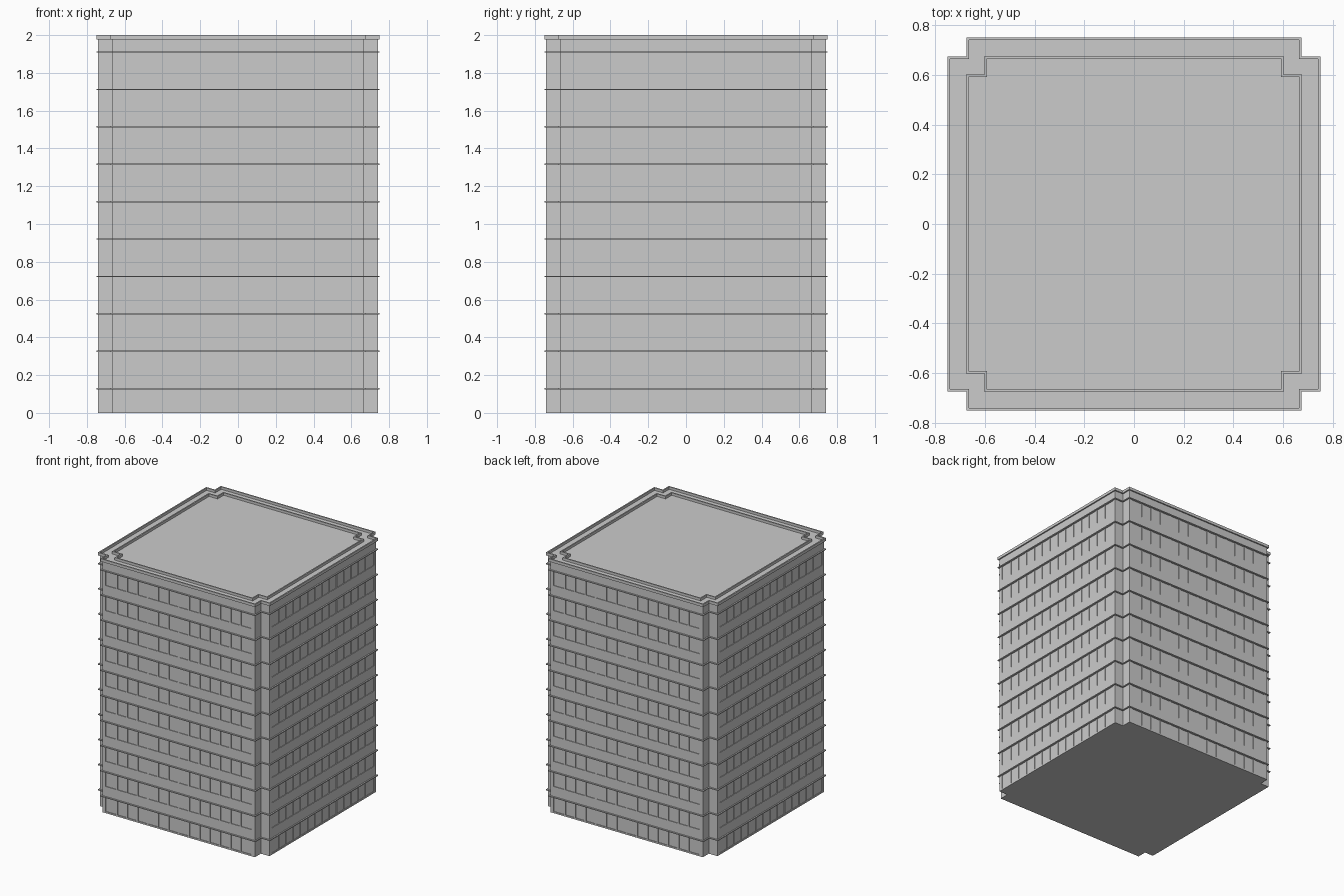
import bpy, bmesh
from mathutils import Matrix
from math import pi

if "Cube" in bpy.data.objects:
    bpy.data.objects.remove(bpy.data.objects["Cube"])

FLOORS, FH = 10, 0.198       # storeys and storey height
ROOF = FLOORS * FH           # roof deck level
HEAD, SILL = 0.128, 0.012    # window opening within a storey
WALL, NOTCH, PANE = 0.74, 0.665, 0.735


def outline(a, b):
    # square plan with a notch cut from each corner
    return [(b, -a), (b, -b), (a, -b), (a, b), (b, b), (b, a),
            (-b, a), (-b, b), (-a, b), (-a, -b), (-b, -b), (-b, -a)]


def finish(name, bm):
    bmesh.ops.recalc_face_normals(bm, faces=bm.faces)
    me = bpy.data.meshes.new(name)
    bm.to_mesh(me)
    bm.free()
    ob = bpy.data.objects.new(name, me)
    bpy.context.collection.objects.link(ob)
    return ob


def prism(bm, pts, z0, z1):
    lo = [bm.verts.new((x, y, z0)) for x, y in pts]
    hi = [bm.verts.new((x, y, z1)) for x, y in pts]
    bm.faces.new(lo[::-1])
    bm.faces.new(hi)
    for i in range(len(pts)):
        j = (i + 1) % len(pts)
        bm.faces.new((lo[i], lo[j], hi[j], hi[i]))


def ring(bm, outer, inner, z0, z1):
    n = len(outer)
    loops = [[bm.verts.new((x, y, z)) for x, y in pts]
             for pts, z in ((outer, z0), (outer, z1), (inner, z1), (inner, z0))]
    for k in range(4):
        p, q = loops[k], loops[(k + 1) % 4]
        for i in range(n):
            j = (i + 1) % n
            bm.faces.new((p[i], p[j], q[j], q[i]))


def panel(bm, x0, x1, z0, z1):
    # shallow block on the front facade
    m = (Matrix.Translation(((x0 + x1) / 2, -(WALL + PANE) / 2, (z0 + z1) / 2))
         @ Matrix.Diagonal((x1 - x0, WALL - PANE, z1 - z0, 1)))
    bmesh.ops.create_cube(bm, size=1, matrix=m)


# core with recessed window plane
bm = bmesh.new()
prism(bm, outline(PANE, NOTCH), 0, ROOF)
finish("building_core", bm)

# facade frame: spandrels, corner piers and mullions, repeated on four sides
bm = bmesh.new()
panel(bm, -NOTCH, NOTCH, 0, SILL)
for f in range(FLOORS):
    z = f * FH
    top = z + FH + (SILL if f < FLOORS - 1 else 0)
    panel(bm, -NOTCH, NOTCH, z + HEAD, top)
    for s in (-1, 1):
        panel(bm, min(s * 0.636, s * NOTCH), max(s * 0.636, s * NOTCH), z + SILL, z + HEAD)
    for i in range(1, 14):
        x = -0.63 + i * 0.09
        panel(bm, x - 0.006, x + 0.006, z + SILL, z + HEAD)
front = finish("facade_front", bm)
for k, name in enumerate(("right", "back", "left"), 1):
    ob = bpy.data.objects.new("facade_" + name, front.data)
    ob.rotation_euler.z = k * pi / 2
    bpy.context.collection.objects.link(ob)

# thin ledges above the windows
bm = bmesh.new()
for f in range(FLOORS):
    z = f * FH + HEAD
    ring(bm, outline(0.75, 0.675), outline(PANE, 0.66), z - 0.003, z + 0.004)
finish("floor_ledges", bm)

# parapet: outer and inner upstands with a channel between
bm = bmesh.new()
ring(bm, outline(0.75, 0.675), outline(0.74, 0.665), ROOF - 0.002, 2.0)
finish("outer_parapet", bm)
bm = bmesh.new()
ring(bm, outline(0.677, 0.602), outline(0.667, 0.592), ROOF, 2.0)
finish("inner_parapet", bm)
